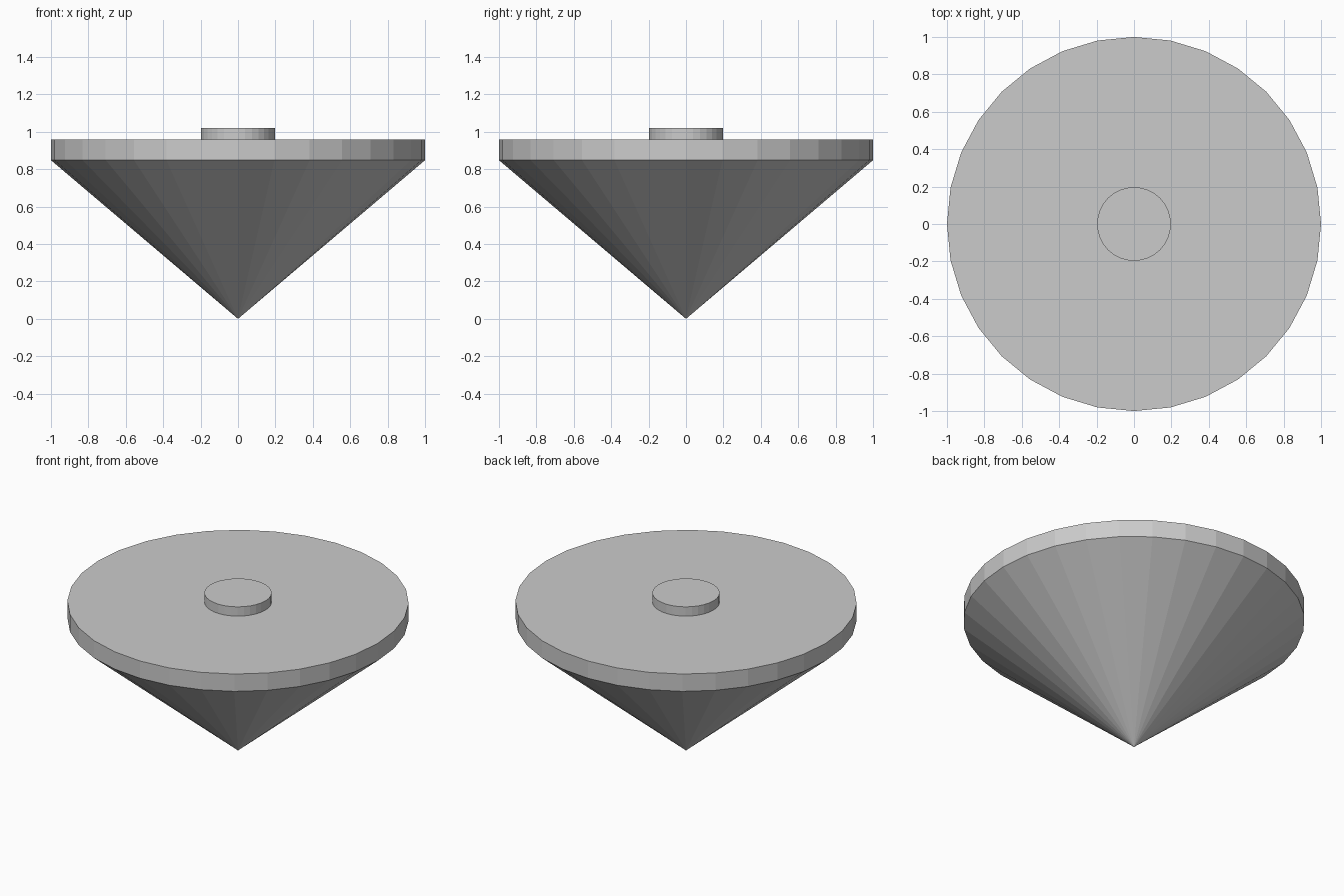
import bpy

if "Cube" in bpy.data.objects:
    bpy.data.objects.remove(bpy.data.objects["Cube"])

SIDES = 32


def round_part(name, r_bottom, r_top, z_bottom, z_top):
    """Flat-faced cylinder or cone between two heights."""
    bpy.ops.mesh.primitive_cone_add(
        vertices=SIDES, radius1=r_bottom, radius2=r_top,
        depth=z_top - z_bottom, location=(0, 0, (z_bottom + z_top) / 2))
    bpy.context.object.name = name


# Pointed lower body, tip resting on the floor
round_part("lower_cone", 0.0, 1.0, 0.0, 0.848)
# Wide rim disc
round_part("rim_disc", 1.0, 1.0, 0.848, 0.96)
# Small raised button in the middle of the top
round_part("top_button", 0.197, 0.197, 0.96, 1.02)
